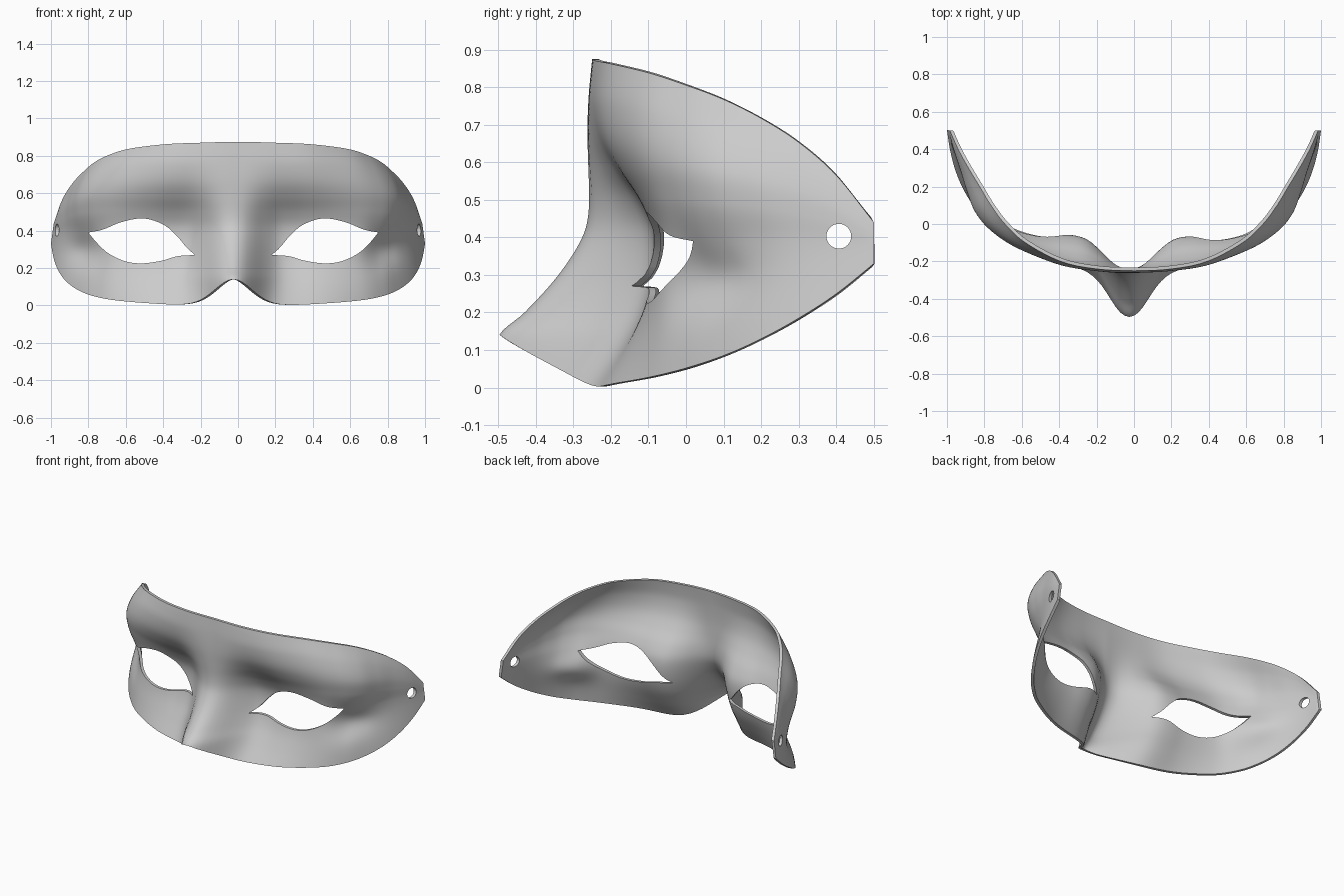
import bpy, bmesh, math
from mathutils import Vector

cube = bpy.data.objects.get("Cube")
if cube:
    bpy.data.objects.remove(cube, do_unlink=True)

SHIFT = 0.025        # nose and eyes sit slightly off centre
THICKNESS = 0.018
COLUMNS, ROWS = 160, 60


def curve(points, key):
    """Smooth curve through rows of (key, values...)."""
    key = min(max(key, points[0][0]), points[-1][0])
    last = len(points) - 1
    i = 0
    while i < last - 1 and key > points[i + 1][0]:
        i += 1

    def slope(k, c):
        a, b = points[max(k - 1, 0)], points[min(k + 1, last)]
        return (b[c] - a[c]) / (b[0] - a[0])

    p, q = points[i], points[i + 1]
    h = q[0] - p[0]
    t = (key - p[0]) / h
    return [(2*t**3 - 3*t**2 + 1) * p[c] + (t**3 - 2*t**2 + t) * h * slope(i, c)
            + (3*t**2 - 2*t**3) * q[c] + (t**3 - t**2) * h * slope(i + 1, c)
            for c in range(1, len(p))]


# Rim from the middle to one end: depth, top x, top z, bottom x, bottom z
RIM = [(-0.25, 0, 0.875, 0, 0), (-0.24, 0.2, 0.87, 0.22, 0),
       (-0.2, 0.39, 0.862, 0.45, 0.01), (-0.1, 0.58, 0.838, 0.66, 0.028),
       (0, 0.69, 0.805, 0.78, 0.052), (0.1, 0.765, 0.767, 0.86, 0.085),
       (0.2, 0.825, 0.717, 0.92, 0.13), (0.3, 0.885, 0.653, 0.96, 0.185),
       (0.4, 0.94, 0.565, 0.985, 0.25), (0.5, 0.985, 0.44, 1, 0.33)]
y, xt, zt, xb, zb = RIM[1]
RIM = [(i - 1, *row) for i, row in enumerate([(y, -xt, zt, -xb, zb)] + RIM)]

# Outward swell of the brow and temple along the rim, and its rise up the face
SWELL = [(0, 0, -0.012), (2, 0.012, -0.03), (3, 0.03, -0.045), (4, 0.05, -0.05),
         (5, 0.055, -0.045), (6, 0.04, -0.025), (7, 0.02, -0.01), (9, 0, 0)]
SWELL_RISE = [(0, 0), (0.3, 0), (0.45, 0.2), (0.6, 0.75), (0.73, 1), (0.87, 0.7), (1, 0)]

# Eye socket depth across and up the face, nose height up the face
SOCKET_X = [(0, 0), (0.05, 0.01), (0.1, 0.04), (0.17, 0.1), (0.24, 0.143), (0.33, 0.147),
            (0.42, 0.125), (0.5, 0.1), (0.6, 0.065), (0.72, 0.025), (0.82, 0), (0.93, 0)]
SOCKET_Z = [(0, 0), (0.1, 0.42), (0.2, 0.77), (0.3, 0.96), (0.42, 1), (0.5, 0.82),
            (0.58, 0.48), (0.66, 0.2), (0.75, 0.04), (0.83, 0), (0.9, 0)]
NOSE_Z = [(0, 0.28), (0.14, 0.247), (0.2, 0.18), (0.3, 0.09), (0.4, 0.026),
          (0.47, 0.007), (0.6, 0), (0.9, 0)]


def bell(x, width):
    return math.exp(-(x / width) ** 2 / 2)


def face_point(t, v):
    """Point of the outer skin, t runs end to end and v bottom to top."""
    side = -1 if t < 0 else 1
    y, xt, zt, xb, zb = curve(RIM, abs(t) * 9)
    low = zb + 0.14 * bell(side * xb + SHIFT, 0.1)
    z = low + (zt - low) * v
    x = side * (xb + (xt - xb) * (z - zb) / (zt - zb))
    across = abs(x + SHIFT)
    # Socket, hollow behind the outer eye corner, and nose
    y += curve(SOCKET_X, across)[0] * curve(SOCKET_Z, z)[0]
    y += 0.06 * bell(across - 0.8, 0.07) * bell(z - 0.29, 0.065)
    y -= curve(NOSE_Z, z)[0] * bell(x + SHIFT, 0.105)
    out, forward = curve(SWELL, abs(t) * 9)
    rise = curve(SWELL_RISE, v)[0]
    return x + side * out * rise, y + forward * rise, z


def add_object(name, bm):
    bmesh.ops.recalc_face_normals(bm, faces=bm.faces)
    mesh = bpy.data.meshes.new(name)
    bm.to_mesh(mesh)
    bm.free()
    obj = bpy.data.objects.new(name, mesh)
    bpy.context.collection.objects.link(obj)
    return obj


# Outer skin
bm = bmesh.new()


def add_skin(points):
    grid = [[bm.verts.new(p) for p in column] for column in points]
    for a, b in zip(grid, grid[1:]):
        for r in range(ROWS):
            bm.faces.new((a[r], b[r], b[r + 1], a[r + 1]))
    return grid


outer = add_skin([[face_point(2 * c / COLUMNS - 1, r / ROWS) for r in range(ROWS + 1)]
                  for c in range(COLUMNS + 1)])
bm.normal_update()


# Inner skin, set back level so the rim is cut square to the sides
def set_back(vert):
    level = Vector((vert.normal.x, vert.normal.y, 0)).normalized()
    p = vert.co - level * THICKNESS
    return p.x, min(p.y, 0.5), p.z


inner = add_skin([[set_back(v) for v in column] for column in outer])

# Rim joining both skins
edge = [(c, 0) for c in range(COLUMNS)] + [(COLUMNS, r) for r in range(ROWS)]
edge += [(c, ROWS) for c in range(COLUMNS, 0, -1)] + [(0, r) for r in range(ROWS, 0, -1)]
for (c, r), (d, s) in zip(edge, edge[1:] + edge[:1]):
    bm.faces.new((outer[c][r], inner[c][r], inner[d][s], outer[d][s]))
mask = add_object("eye_mask", bm)

# Eye openings
UPPER_LID = [(0.205, 0.27), (0.25, 0.31), (0.3, 0.37), (0.37, 0.43), (0.48, 0.465),
             (0.6, 0.445), (0.7, 0.405), (0.775, 0.39)]
LOWER_LID = [(0.205, 0.27), (0.3, 0.263), (0.38, 0.24), (0.49, 0.225), (0.58, 0.237),
             (0.67, 0.28), (0.73, 0.335), (0.775, 0.39)]
STEPS = 32
keys = [0.205 + 0.57 * i / STEPS for i in range(STEPS + 1)]
outline = [(k, curve(LOWER_LID, k)[0]) for k in keys]
outline += [(k, curve(UPPER_LID, k)[0]) for k in reversed(keys[1:-1])]
cutters = []
for side, name in ((1, "left_eye_cutter"), (-1, "right_eye_cutter")):
    bm = bmesh.new()
    face = bm.faces.new([bm.verts.new((side * x - SHIFT, -0.45, z)) for x, z in outline])
    new = bmesh.ops.extrude_face_region(bm, geom=[face])["geom"]
    bmesh.ops.translate(bm, vec=(0, 0.8, 0),
                        verts=[g for g in new if isinstance(g, bmesh.types.BMVert)])
    cutters.append(add_object(name, bm))

# Strap holes
bpy.ops.mesh.primitive_cylinder_add(vertices=32, radius=0.033, depth=3,
                                    location=(0, 0.407, 0.403), rotation=(0, math.pi / 2, 0))
bpy.context.object.name = "strap_hole_cutter"
cutters.append(bpy.context.object)

# Cut the openings and finish the surface
bpy.ops.object.select_all(action='DESELECT')
bpy.context.view_layer.objects.active = mask
mask.select_set(True)
for cutter in cutters:
    cutter.hide_render = True
    cut = mask.modifiers.new("opening", 'BOOLEAN')
    cut.operation = 'DIFFERENCE'
    cut.solver = 'EXACT'
    cut.object = cutter
    bpy.ops.object.modifier_apply(modifier=cut.name)
    bpy.data.objects.remove(cutter, do_unlink=True)
bpy.ops.object.shade_smooth_by_angle(angle=math.radians(35))

grey = bpy.data.materials.new("plain_grey")
grey.use_nodes = True
colour = (0.6, 0.6, 0.6, 1)
grey.diffuse_color = colour
grey.node_tree.nodes["Principled BSDF"].inputs["Base Color"].default_value = colour
mask.data.materials.clear()
mask.data.materials.append(grey)
